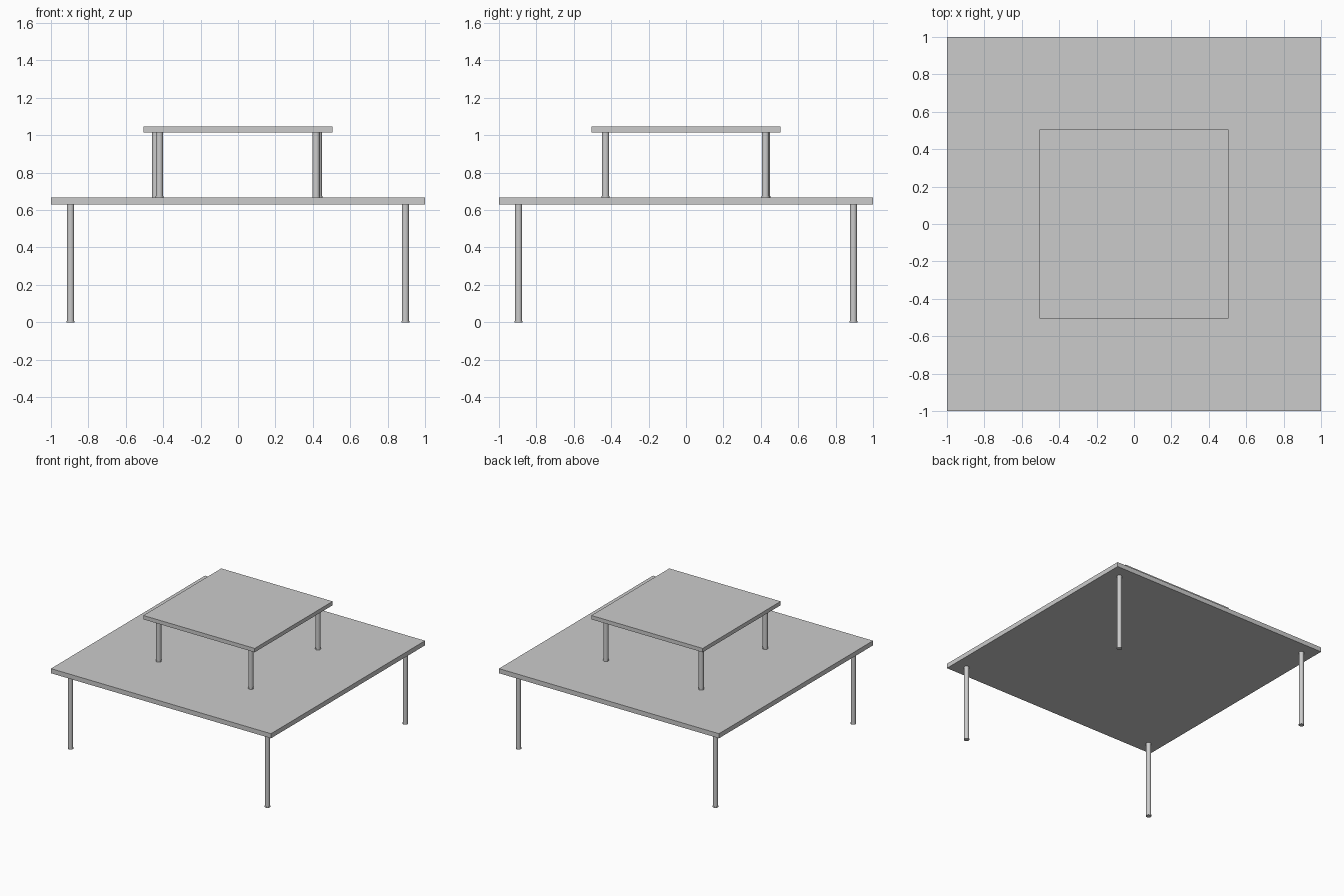
import bpy

if "Cube" in bpy.data.objects:
    bpy.data.objects.remove(bpy.data.objects["Cube"])


def slab(name, size_x, size_y, z0, z1):
    bpy.ops.mesh.primitive_cube_add(size=1, location=(0, 0, (z0 + z1) / 2))
    ob = bpy.context.object
    ob.name = name
    ob.scale = (size_x, size_y, z1 - z0)
    bpy.ops.object.transform_apply(location=False, rotation=False, scale=True)


def post(name, x, y, z0, z1, radius):
    bpy.ops.mesh.primitive_cylinder_add(vertices=24, radius=radius, depth=z1 - z0,
                                        location=(x, y, (z0 + z1) / 2))
    bpy.context.object.name = name
    bpy.ops.object.shade_smooth_by_angle()


def legs(prefix, spots, z0, z1):
    # Slim round leg standing on a thin, slightly wider foot
    for corner, (x, y) in spots.items():
        post(f"{prefix}_{corner}_leg", x, y, z0 + 0.008, z1, 0.0195)
        post(f"{prefix}_{corner}_foot", x, y, z0, z0 + 0.008, 0.021)


# Large lower table
slab("lower_tabletop", 2.0, 2.0, 0.63, 0.668)
a = 0.895
legs("lower", {"front_left": (-a, -a), "front_right": (a, -a),
               "back_left": (-a, a), "back_right": (a, a)}, 0.0, 0.63)

# Small upper table, its legs slightly uneven
slab("upper_tabletop", 1.012, 1.012, 1.016, 1.048)
legs("upper", {"front_left": (-0.42, -0.43), "front_right": (0.418, -0.43),
               "back_left": (-0.44, 0.43), "back_right": (0.43, 0.425)}, 0.668, 1.016)
